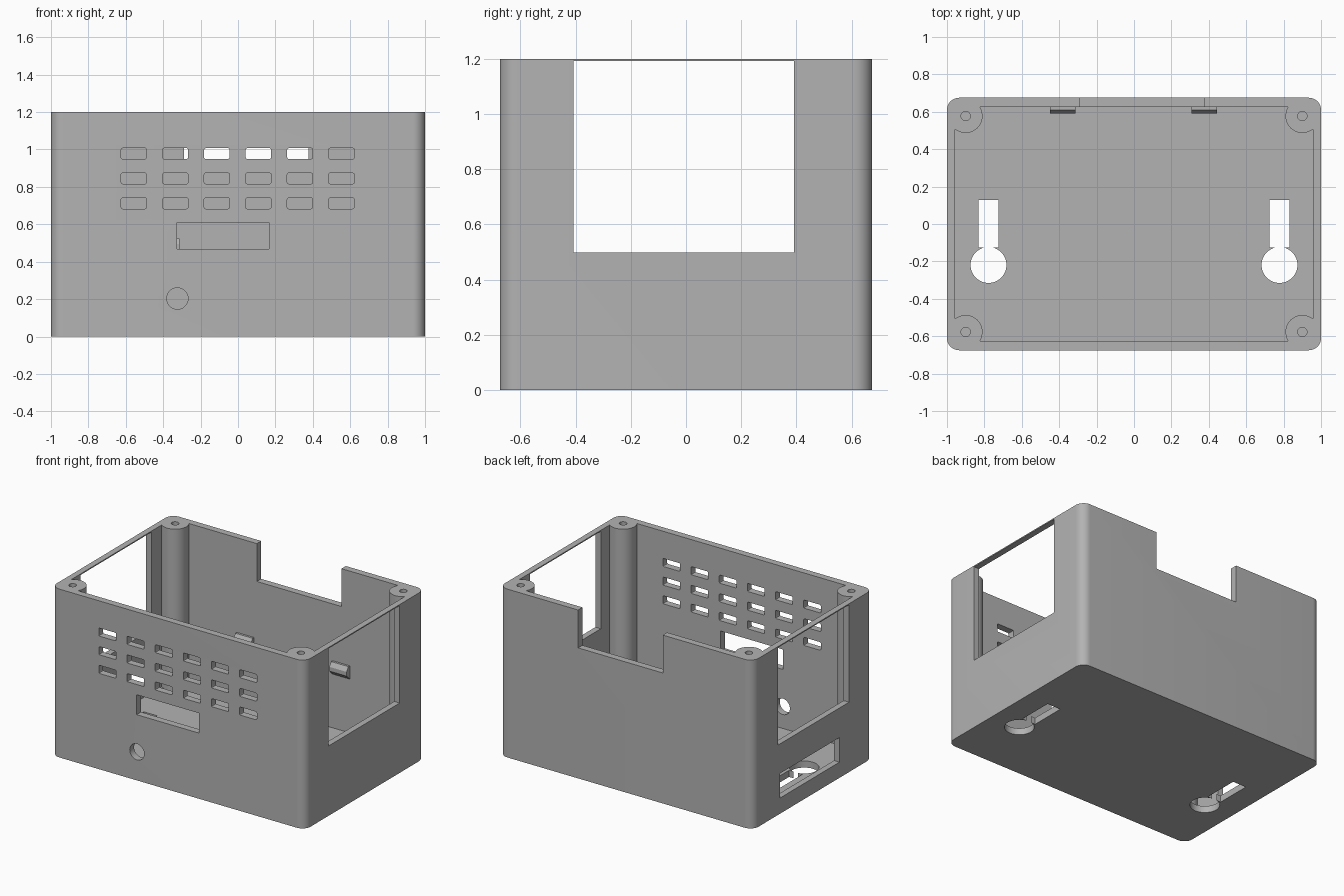
import bpy, bmesh
from math import pi
from mathutils import Matrix, Vector

if "Cube" in bpy.data.objects:
    bpy.data.objects.remove(bpy.data.objects["Cube"], do_unlink=True)

grey = bpy.data.materials.new("plain grey")
grey.use_nodes = True
grey.diffuse_color = (0.45, 0.45, 0.45, 1)
grey.node_tree.nodes["Principled BSDF"].inputs["Base Color"].default_value = grey.diffuse_color

WALL_X, WALL_Y, FLOOR = 0.957, 0.626, 0.047
HX, HY, TOP = 1.0, 0.675, 1.2
POST_X, POST_Y = 0.9, 0.577


def finish(bm, name):
    bmesh.ops.recalc_face_normals(bm, faces=bm.faces)
    mesh = bpy.data.meshes.new(name)
    bm.to_mesh(mesh)
    bm.free()
    mesh.materials.append(grey)
    ob = bpy.data.objects.new(name, mesh)
    bpy.context.collection.objects.link(ob)
    return ob


def box(name, x, y, z, radius=0, axis=2, segments=10):
    """Box from ranges, with the edges along one axis optionally rounded."""
    bm = bmesh.new()
    lo, hi = Vector((x[0], y[0], z[0])), Vector((x[1], y[1], z[1]))
    bmesh.ops.create_cube(bm, size=1)
    bmesh.ops.scale(bm, vec=hi - lo, verts=bm.verts)
    bmesh.ops.translate(bm, vec=(lo + hi) / 2, verts=bm.verts)
    if radius:
        edges = [e for e in bm.edges
                 if abs((e.verts[0].co - e.verts[1].co).normalized()[axis]) > 0.9]
        bmesh.ops.bevel(bm, geom=edges, offset=radius, segments=segments,
                        profile=0.5, affect='EDGES')
    return finish(bm, name)


def rod(name, centre, radius, depth, axis='Z', sides=48):
    bm = bmesh.new()
    bmesh.ops.create_cone(bm, cap_ends=True, segments=sides, radius1=radius,
                          radius2=radius, depth=depth)
    if axis == 'Y':
        bmesh.ops.rotate(bm, matrix=Matrix.Rotation(pi / 2, 3, 'X'), verts=bm.verts)
    bmesh.ops.translate(bm, vec=centre, verts=bm.verts)
    return finish(bm, name)


def carve(target, cutters):
    """Subtract all cutters, bake the result and discard the cutters."""
    for c in cutters:
        c.hide_render = True
        m = target.modifiers.new("cut", 'BOOLEAN')
        m.operation, m.solver, m.object = 'DIFFERENCE', 'EXACT', c
    deps = bpy.context.evaluated_depsgraph_get()
    baked = bpy.data.meshes.new_from_object(target.evaluated_get(deps))
    target.modifiers.clear()
    target.data = baked
    for c in cutters:
        bpy.data.objects.remove(c, do_unlink=True)


corners = [(sx * POST_X, sy * POST_Y) for sx in (-1, 1) for sy in (-1, 1)]

# Outer body, and a cavity that leaves the four corner posts standing
body = box("enclosure_body", (-HX, HX), (-HY, HY), (0, TOP), radius=0.065)
cavity = box("cavity", (-WALL_X, WALL_X), (-WALL_Y, WALL_Y), (FLOOR, TOP + 0.2))
carve(cavity, [rod("post", (x, y, 0.7), 0.09, 2) for x, y in corners])
carve(body, [cavity])

# Screw holes in the posts
cuts = [rod("screw_hole", (x, y, TOP), 0.025, 0.5, sides=24) for x, y in corners]

# Large side windows and the low slot in the -x wall
for s in (-1, 1):
    cuts.append(box("side_window", sorted((s * 0.9571, s * 1.1)), (-0.408, 0.392), (0.498, 1.192)))
    cuts[-1].data.transform(Matrix.Translation((-s * 0.02, 0, 0)))
cuts.append(box("side_slot", (-1.1, -0.93), (-0.3, 0.37), (0.112, 0.287)))

# Notch in the back wall
cuts.append(box("back_notch", (-0.29, 0.378), (0.6, 0.8), (0.93, 1.4)))

# Front wall: vent grid, display opening and round hole
front = (-0.75, -0.58)
for row in range(3):
    z = 0.712 + row * 0.133
    for col in range(6):
        x = -0.557 + col * 0.222
        cuts.append(box("vent", (x - 0.068, x + 0.068), front, (z - 0.029, z + 0.029),
                        radius=0.008, axis=1, segments=2))
cuts.append(box("display_opening", (-0.326, 0.166), front, (0.468, 0.61)))
cuts.append(rod("round_hole", (-0.324, -0.66, 0.203), 0.057, 0.16, 'Y'))

# Keyhole hangers in the floor
for s in (-1, 1):
    x = s * 0.778
    cuts.append(rod("keyhole_circle", (x, -0.219, 0), 0.096, 0.3))
    cuts.append(box("keyhole_slot", (x - 0.053, x + 0.053), (-0.125, 0.127), (-0.1, 0.2)))

carve(body, cuts)

# Snap clips on the inside of the back wall
profile = [(0.64, 0.525), (0.61, 0.525), (0.59, 0.495), (0.59, 0.465), (0.626, 0.43), (0.64, 0.43)]
for side, x in (("right", -0.38), ("left", 0.375)):
    bm = bmesh.new()
    face = bm.faces.new([bm.verts.new((x - 0.068, y, z)) for y, z in profile])
    out = bmesh.ops.extrude_face_region(bm, geom=[face], use_keep_orig=True)
    moved = [v for v in out["geom"] if isinstance(v, bmesh.types.BMVert)]
    bmesh.ops.translate(bm, vec=(0.136, 0, 0), verts=moved)
    finish(bm, side + "_snap_clip")

# Smooth the rounded corners, posts and holes only
bpy.ops.object.select_all(action='DESELECT')
body.select_set(True)
bpy.context.view_layer.objects.active = body
bpy.ops.object.shade_smooth_by_angle(angle=0.6)
